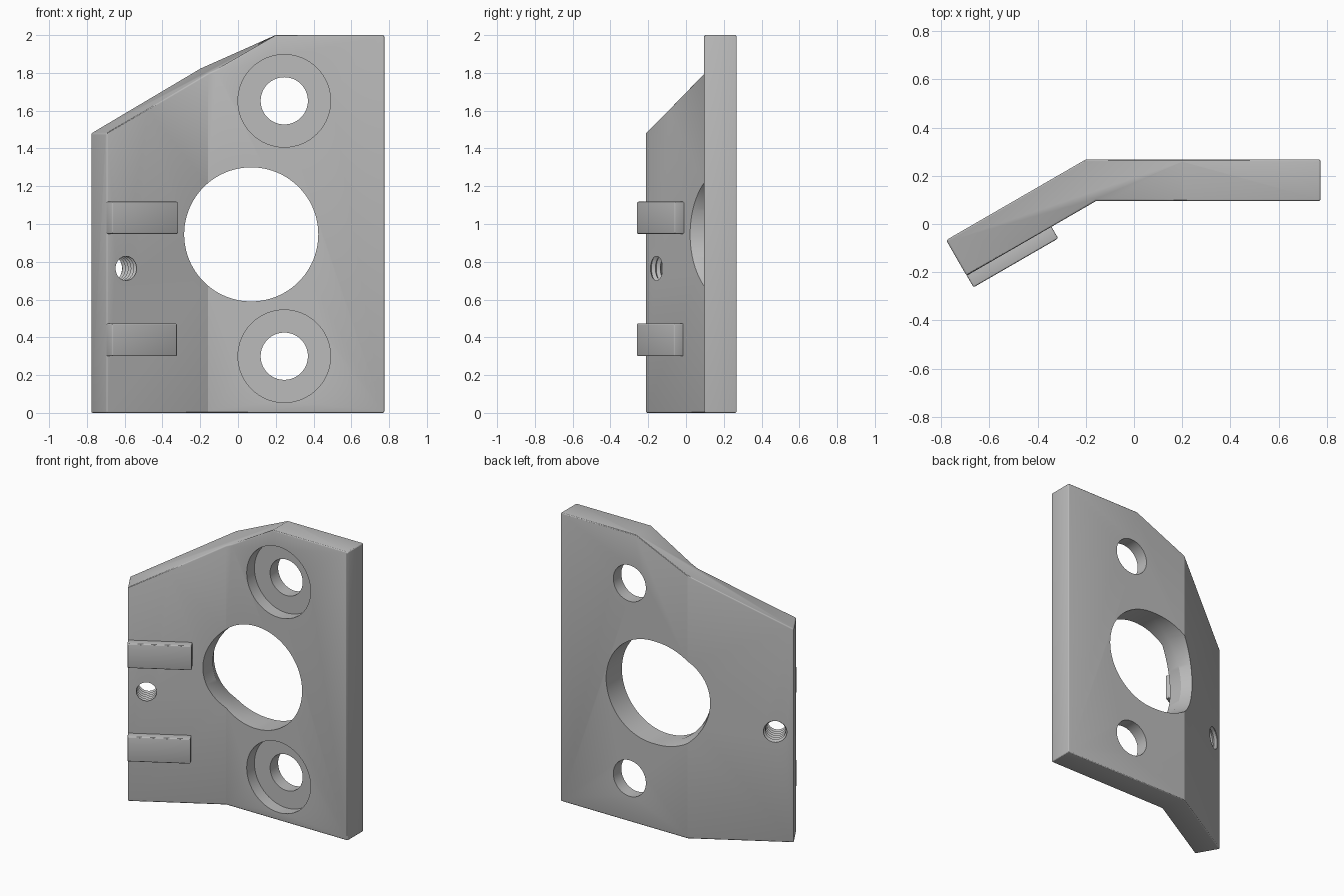
import bpy, bmesh, math
from mathutils import Matrix, Vector

cube = bpy.data.objects.get("Cube")
if cube:
    bpy.data.objects.remove(cube, do_unlink=True)

grey = bpy.data.materials.new("mid grey")
grey.use_nodes = True
grey.diffuse_color = (0.5, 0.5, 0.5, 1)
grey.node_tree.nodes["Principled BSDF"].inputs["Base Color"].default_value = (0.5, 0.5, 0.5, 1)

# Frame of the angled wing: x along it, y into its thickness, origin at its outer front edge
WING = Matrix.Translation((-0.695, -0.215, 0)) @ Matrix.Rotation(math.radians(30), 4, 'Z')
FLAT = Matrix.Translation((0, 0.095, 0))
THICK = 0.173


def make(name, bm, matrix=Matrix()):
    bm.transform(matrix)
    bmesh.ops.recalc_face_normals(bm, faces=bm.faces[:])
    mesh = bpy.data.meshes.new(name)
    bm.to_mesh(mesh)
    bm.free()
    mesh.materials.append(grey)
    obj = bpy.data.objects.new(name, mesh)
    bpy.context.collection.objects.link(obj)
    return obj


def box_mesh(lo, hi):
    bm = bmesh.new()
    bmesh.ops.create_cube(bm, size=1)
    for v in bm.verts:
        v.co = Vector([a if c < 0 else b for c, a, b in zip(v.co, lo, hi)])
    return bm


def lathe(name, profile, x, z, matrix, sides=64):
    """Solid of revolution about local y, from (depth, radius) pairs."""
    bm = bmesh.new()
    rings = []
    for depth, r in profile:
        angles = [2 * math.pi * i / sides for i in range(sides)]
        rings.append([bm.verts.new((x + r * math.cos(a), depth, z + r * math.sin(a))) for a in angles])
    for a, b in zip(rings, rings[1:]):
        for i in range(sides):
            j = (i + 1) % sides
            bm.faces.new((a[i], a[j], b[j], b[i]))
    bm.faces.new(rings[0])
    bm.faces.new(rings[-1])
    return make(name, bm, matrix)


def apply_modifiers(obj):
    graph = bpy.context.evaluated_depsgraph_get()
    mesh = bpy.data.meshes.new_from_object(obj.evaluated_get(graph))
    obj.modifiers.clear()
    obj.data = mesh


def cut(obj, cutter):
    cutter.hide_render = True
    mod = obj.modifiers.new("cut", 'BOOLEAN')
    mod.operation, mod.solver, mod.object = 'DIFFERENCE', 'EXACT', cutter
    apply_modifiers(obj)
    bpy.data.objects.remove(cutter, do_unlink=True)


def bevel(obj, width):
    mod = obj.modifiers.new("bevel", 'BEVEL')
    mod.width, mod.segments = width, 3
    mod.limit_method, mod.angle_limit = 'ANGLE', math.radians(50)
    apply_modifiers(obj)


# Bent plate, extruded upwards from its plan
plan = [(0.775, 0.095), (0.775, 0.268), (-0.2, 0.268), (-0.78, -0.067), (-0.695, -0.215), (-0.158, 0.095)]
bm = bmesh.new()
base = bm.faces.new([bm.verts.new((x, y, 0)) for x, y in plan])
top = bmesh.ops.extrude_face_region(bm, geom=[base])["geom"]
bmesh.ops.translate(bm, vec=(0, 0, 2), verts=[g for g in top if isinstance(g, bmesh.types.BMVert)])
plate = make("bent_plate", bm)

# Sloping top corner: one plane for the flat side, one for the wing
bm = box_mesh((-2, -1, 1), (2, 1, 4))
along = WING.to_3x3() @ Vector((1, 0, 0))
planes = [((0.2, 0, 2), Vector((-0.577, 0, 1))),
          ((-0.695, -0.215, 1.48), Vector((0, 0, 1)) - 0.514 * along)]
for point, normal in planes:
    res = bmesh.ops.bisect_plane(bm, geom=bm.verts[:] + bm.edges[:] + bm.faces[:],
                                 plane_co=point, plane_no=normal, clear_inner=True)
    edges = [g for g in res["geom_cut"] if isinstance(g, bmesh.types.BMEdge)]
    bmesh.ops.holes_fill(bm, edges=edges, sides=0)
cut(plate, make("corner_cutter", bm))
bevel(plate, 0.014)

# Large opening, with a second bore square to the wing at its back
cut(plate, lathe("opening_cutter", [(-0.5, 0.355), (0.5, 0.355)], 0.07, 0.945, FLAT, 96))
centre = WING.inverted() @ Vector((0.07, 0.226, 0))
cut(plate, lathe("wing_bore_cutter", [(0, 0.355), (0.5, 0.355)], centre.x, 0.945, WING, 96))

# Counterbored screw holes
for z in (0.3, 1.652):
    steps = [(-0.1, 0.245), (0.085, 0.245), (0.085, 0.125), (0.4, 0.125)]
    cut(plate, lathe("screw_hole_cutter", steps, 0.245, z, FLAT))

# Threaded hole through the wing
pitch = 0.03
thread = [(-0.06 + i * pitch / 2, 0.08 if i % 2 else 0.064) for i in range(20)]
cut(plate, lathe("thread_cutter", thread, 0.118, 0.765, WING, 40))

# Raised ribs on the wing
ribs = []
for name, z0, z1, length in (("lower_rib", 0.3, 0.473, 0.4), ("upper_rib", 0.948, 1.118, 0.407)):
    rib = make(name, box_mesh((0.001, -0.056, z0), (length, 0.02, z1)), WING)
    bevel(rib, 0.008)
    ribs.append(rib)

for obj in [plate] + ribs:
    bpy.ops.object.select_all(action='DESELECT')
    obj.select_set(True)
    bpy.context.view_layer.objects.active = obj
    bpy.ops.object.shade_smooth_by_angle(angle=math.radians(28))
